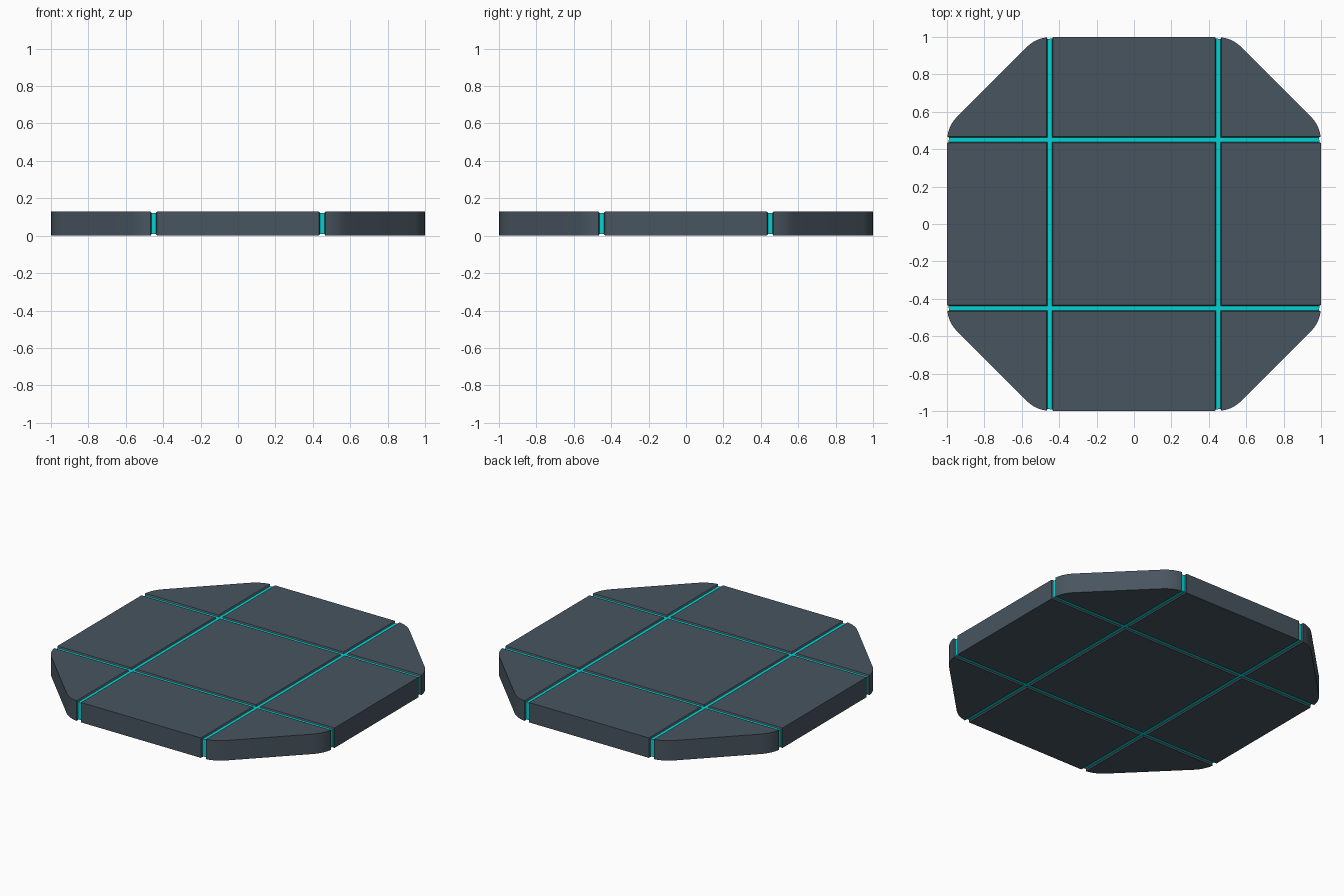
import bpy, bmesh
from math import cos, sin, pi, tan
from mathutils import Vector

if "Cube" in bpy.data.objects:
    bpy.data.objects.remove(bpy.data.objects["Cube"])

HEIGHT = 0.13
VERT, RADIUS, SEGS = 0.52, 0.19, 6      # octagon corner position and rounding
INNER, OUTER = 0.433, 0.468             # groove limits on each axis


def material(name, rgb):
    m = bpy.data.materials.new(name)
    m.diffuse_color = (*rgb, 1)
    m.use_nodes = True
    m.node_tree.nodes["Principled BSDF"].inputs["Base Color"].default_value = m.diffuse_color
    return m


def outline():
    # octagon with rounded corners, counter-clockwise
    pts = []
    t = RADIUS * tan(pi / 8)
    for q in range(4):
        for cx, cy, a0 in ((1 - RADIUS, VERT - t, 0), (VERT - t, 1 - RADIUS, pi / 4)):
            for i in range(SEGS + 1):
                a = a0 + pi / 4 * i / SEGS
                x, y = cx + RADIUS * cos(a), cy + RADIUS * sin(a)
                for _ in range(q):
                    x, y = -y, x
                pts.append((x, y))
    return pts


def in_groove(face):
    c = face.calc_center_median()
    return any(INNER < abs(v) < OUTER for v in (c.x, c.y))


def build(name, keep_strips, mat):
    bm = bmesh.new()
    # extruded slab
    base = bm.faces.new([bm.verts.new((x, y, 0)) for x, y in outline()])
    top = bmesh.ops.extrude_face_region(bm, geom=[base], use_keep_orig=True)["geom"]
    for v in top:
        if isinstance(v, bmesh.types.BMVert):
            v.co.z = HEIGHT
    bmesh.ops.recalc_face_normals(bm, faces=bm.faces)
    # slice along the groove edges
    for axis in (Vector((1, 0, 0)), Vector((0, 1, 0))):
        for d in (-OUTER, -INNER, INNER, OUTER):
            bmesh.ops.bisect_plane(bm, geom=bm.verts[:] + bm.edges[:] + bm.faces[:],
                                   plane_co=axis * d, plane_no=axis, dist=1e-5)
    # sink the groove floors, which carry the light strips
    strips = [f for f in bm.faces if in_groove(f)]
    bmesh.ops.inset_region(bm, faces=strips, thickness=0.005, depth=-0.009,
                           use_even_offset=True)
    strip_set = set(strips)
    drop = [f for f in bm.faces if (f in strip_set) != keep_strips]
    bmesh.ops.delete(bm, geom=drop, context='FACES')
    mesh = bpy.data.meshes.new(name)
    bm.to_mesh(mesh)
    bm.free()
    mesh.materials.append(mat)
    ob = bpy.data.objects.new(name, mesh)
    bpy.context.collection.objects.link(ob)
    bpy.ops.object.select_all(action='DESELECT')
    ob.select_set(True)
    bpy.context.view_layer.objects.active = ob
    bpy.ops.object.shade_smooth_by_angle(angle=pi / 6)


# panelled slab and glowing inlays
build("platform_slab", False, material("slate", (0.065, 0.09, 0.115)))
build("light_strips", True, material("cyan", (0.0, 0.65, 0.65)))
